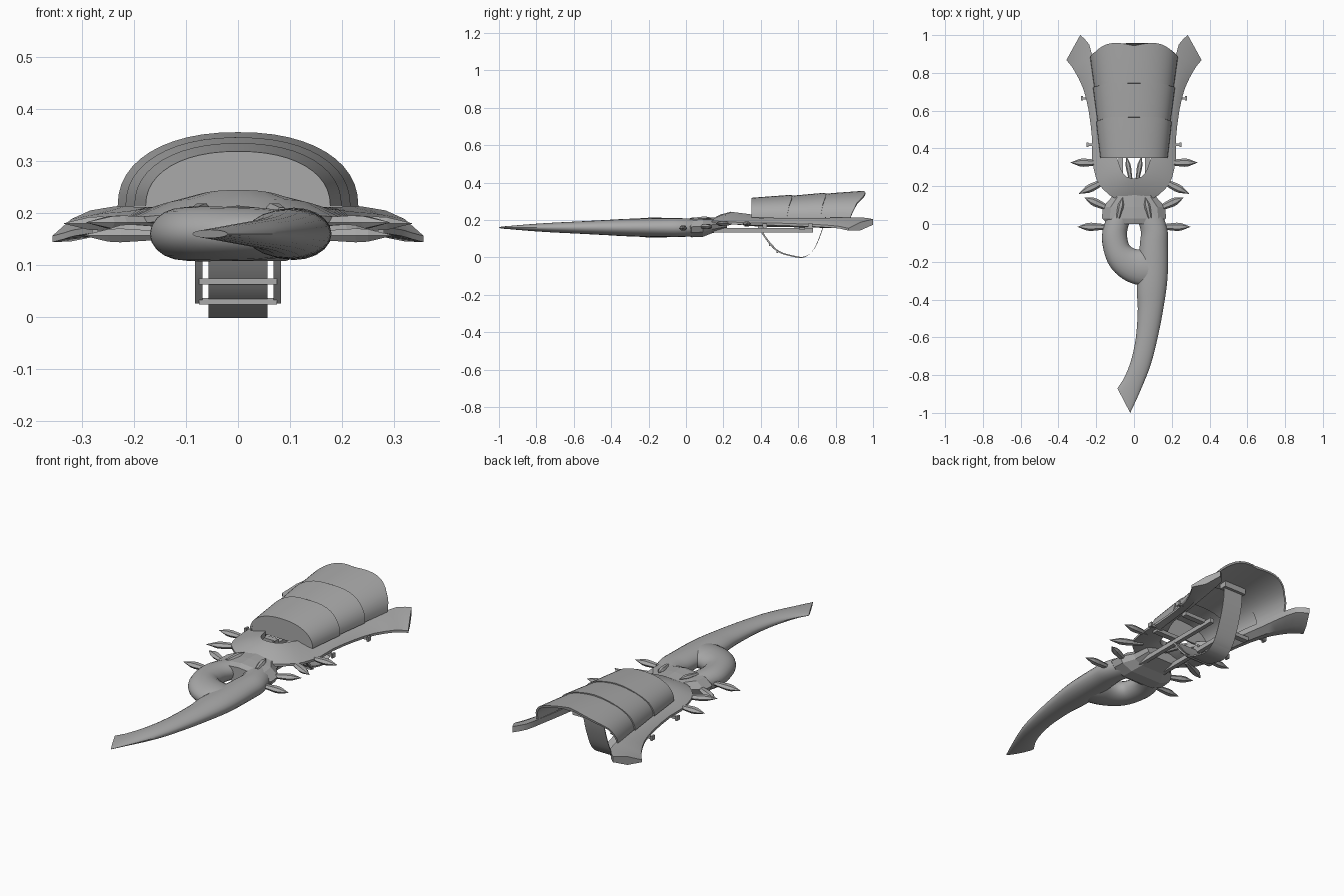
import bpy, bmesh, math
from mathutils import Vector

if "Cube" in bpy.data.objects:
    bpy.data.objects.remove(bpy.data.objects["Cube"])

grey = bpy.data.materials.new("plain_grey")
grey.diffuse_color = (0.4, 0.4, 0.4, 1)
grey.use_nodes = True
grey.node_tree.nodes["Principled BSDF"].inputs["Base Color"].default_value = grey.diffuse_color


def make(name, verts, faces, smooth=None):
    me = bpy.data.meshes.new(name)
    me.from_pydata([tuple(v) for v in verts], [], faces)
    bm = bmesh.new()
    bm.from_mesh(me)
    bmesh.ops.remove_doubles(bm, verts=bm.verts, dist=1e-5)
    bmesh.ops.recalc_face_normals(bm, faces=bm.faces)
    bm.to_mesh(me)
    bm.free()
    me.materials.append(grey)
    ob = bpy.data.objects.new(name, me)
    bpy.context.collection.objects.link(ob)
    if smooth:
        bpy.ops.object.select_all(action='DESELECT')
        ob.select_set(True)
        bpy.context.view_layer.objects.active = ob
        bpy.ops.object.shade_smooth_by_angle(angle=math.radians(smooth))
    return ob


def loft(name, rings, smooth=None, caps=True):
    n = len(rings[0])
    verts = [v for r in rings for v in r]
    faces = [(i * n + j, i * n + (j + 1) % n, (i + 1) * n + (j + 1) % n, (i + 1) * n + j)
             for i in range(len(rings) - 1) for j in range(n)]
    if caps:
        faces += [tuple(range(n)), tuple(range((len(rings) - 1) * n, len(rings) * n))]
    return make(name, verts, faces, smooth)


def box(name, centre, size):
    c, s = Vector(centre), Vector(size) / 2
    return loft(name, [[c + Vector((sx * s.x, k * s.y, sz * s.z))
                        for sx, sz in ((-1, -1), (1, -1), (1, 1), (-1, 1))] for k in (-1, 1)])


def spline(rows, steps=4):
    """Catmull-Rom interpolation through rows of numbers."""
    out = []
    for i in range(len(rows) - 1):
        p = [rows[max(0, min(len(rows) - 1, i + k))] for k in (-1, 0, 1, 2)]
        for s in range(steps):
            t = s / steps
            out.append([0.5 * (2 * b + (c - a) * t + (2 * a - 5 * b + 4 * c - d) * t * t
                               + (3 * b - a - 3 * c + d) * t ** 3) for a, b, c, d in zip(*p)])
    return out + [list(rows[-1])]


def horn(name, rows, z=0.16, n=20):
    """Elliptical sweep: each row is left x, y, right x, y, half height."""
    rings = []
    for lx, ly, rx, ry, h in spline(rows):
        a, b = Vector((lx, ly, z)), Vector((rx, ry, z))
        rings.append([(a + b) / 2 + (b - a) / 2 * math.cos(2 * math.pi * k / n)
                      + Vector((0, 0, h * math.sin(2 * math.pi * k / n))) for k in range(n)])
    return loft(name, rings, 40)


# curved horn blade and the curl that closes the ring
horn("horn_blade", [(-.088, -.87, -.02, -1.0, .008), (-.05, -.81, .035, -.88, .017),
                    (-.015, -.72, .09, -.74, .025), (.01, -.6, .13, -.58, .032),
                    (.02, -.45, .16, -.42, .04), (.015, -.33, .178, -.28, .047),
                    (.03, -.12, .18, -.12, .05), (.035, -.03, .175, -.02, .05),
                    (0, .06, .13, .1, .045)])
horn("ring_curl", [(-.12, .1, 0, .06, .045), (-.165, -.03, -.035, -.03, .05),
                   (-.165, -.12, -.03, -.1, .052), (-.13, -.22, -.01, -.125, .053),
                   (-.06, -.29, .02, -.135, .052), (.03, -.325, .06, -.14, .05),
                   (.12, -.32, .1, -.16, .042)])


# faceted head joining the ring and the collar
def head_ring(y, w, lo, hi):
    m = (lo + hi) / 2
    return [(w * a, y, m + (hi - lo) / 2 * b) for a, b in
            ((-1, .1), (-.75, .8), (0, 1.05), (.75, .8), (1, .1), (.9, -.5), (.55, -1), (-.55, -1), (-.9, -.5))]


loft("head", [head_ring(*r) for r in ((0, .14, .125, .2), (.03, .17, .108, .21), (.09, .165, .11, .212),
                                      (.14, .12, .13, .212), (.22, .1, .15, .21))])

# horseshoe collar with two flared arms: outer x, y, z, inner x, y, z
arm = [(0, .12, .195, 0, .24, .245), (.09, .13, .195, .04, .25, .243), (.16, .18, .195, .07, .29, .238),
       (.2, .24, .19, .09, .35, .23), (.222, .35, .185, .13, .42, .215), (.222, .45, .185, .165, .5, .212),
       (.24, .6, .18, .18, .62, .212), (.27, .72, .175, .2, .75, .212), (.315, .81, .168, .215, .85, .214),
       (.335, .84, .162, .237, .95, .213), (.358, .868, .156, .285, 1.0, .205)]
arm = spline(arm, 2)
arm = [(-a, b, c, -d, e, f) for a, b, c, d, e, f in arm[:0:-1]] + arm
rings = []
for ox, oy, oz, ix, iy, iz in arm:
    mx, my = ox * .5 + ix * .5, oy * .5 + iy * .5
    rings.append([(ox, oy, oz), (mx, my, (oz + iz) / 2 + .008), (ix, iy, iz),
                  (ix, iy, iz - .03), (mx, my, (oz + iz) / 2 - .035), (ox, oy, oz - .012)])
loft("collar_arms", rings, 30)

# arched shell of three overlapping plates, the last with a scalloped rear edge
N = 24


def arch(y, grow=0.0, back=0.0):
    t = (y - .35) / .53
    w, h = .178 + .05 * t + grow, .106 + .033 * t + grow
    pts = []
    for k in range(N + 1):
        a = math.pi * k / N
        c, s = math.cos(a), math.sin(a)
        x = w * math.copysign(abs(c) ** .9, c)
        lobe = abs(math.sin(3 * (a - math.pi / 2)))
        pts.append(Vector((x, y + back * (s * .75 + .25 * lobe) * min(1, 2 * s),
                           .213 + h * s ** .9)))
    return pts


for i, (y0, y1, g0, g1, back) in enumerate(((.35, .54, 0, .004, .03), (.52, .72, -.004, .004, .03),
                                             (.70, .88, -.004, .004, .085))):
    t = .01
    lines = [arch(y0, g0), arch((y0 + y1) / 2, (g0 + g1) / 2, back * .3), arch(y1, g1, back)]
    under = [arch(y0, g0 - t), arch((y0 + y1) / 2, (g0 + g1) / 2 - t, back * .3), arch(y1, g1 - t, back)]
    loft("shell_plate_%d" % (i + 1), [ln + un[::-1] for ln, un in zip(lines, under)], 30)

# wall closing the front of the shell
front = [p for p in arch(.352, -.004)]
loft("shell_front_wall", [front, [p + Vector((0, .008, 0)) for p in front]])


# spikes and pegs, mirrored on both sides
def spike(name, a, b, r, n=6):
    a, b = Vector(a), Vector(b)
    d = (b - a).normalized()
    u = d.cross(Vector((0, 0, 1))).normalized()
    v = u.cross(d)
    rings = [[a.lerp(b, t) + (u * math.cos(2 * math.pi * k / n) + v * .7 * math.sin(2 * math.pi * k / n)) * r * s
              for k in range(n)] for t, s in ((0, .6), (.55, 1), (.7, .9), (1, .04))]
    loft(name, rings)


for side, s in (("left", -1), ("right", 1)):
    for i, (x0, y0, x1, y1, z) in enumerate(((.14, -.015, .298, -.015, .157), (.13, .08, .262, .14, .165),
                                             (.14, .235, .292, .16, .182), (.18, .325, .335, .325, .18))):
        spike("%s_spike_%d" % (side, i + 1), (s * x0, y0, z), (s * x1, y1, z), .022)
    for i, (x, y) in enumerate(((.232, .42), (.262, .665))):
        box("%s_peg_%d" % (side, i + 1), (s * x, y, .17), (.03, .012, .014))
        box("%s_peg_head_%d" % (side, i + 1), (s * (x + .014), y, .17), (.01, .024, .022))
    # rods under the collar and braces in its opening
    box(side + "_under_rod", (s * .07, .4, .145), (.022, .56, .024))
    box(side + "_cross_rod", (s * .13, .62, .16), (.14, .03, .02))
    box(side + "_cross_rod_front", (s * .13, .4, .165), (.14, .03, .02))
    spike(side + "_brace", (s * .015, .22, .2), (s * .04, .36, .19), .014)
    # raised chevron on the head
    spike(side + "_chevron", (s * .085, .03, .205), (s * .06, .14, .212), .016)


# hanging grip strap with side rails
def band(name, path, x0, x1, t=.006):
    loft(name, [[(x0, y, z), (x1, y, z), (x1, y + t, z + t), (x0, y + t, z + t)] for y, z in spline(path, 4)], 40)


band("grip_strap", [(.40, .14), (.435, .085), (.49, .03), (.57, .004), (.63, .0), (.68, .04),
                    (.72, .13), (.745, .22), (.755, .31)], -.057, .057)
for side, s in (("left", -1), ("right", 1)):
    band(side + "_strap_rail", [(.40, .135), (.44, .08), (.49, .026)], s * .068, s * .083)
for y, z in ((.448, .068), (.488, .03)):
    box("strap_crossbar", (0, y, z), (.15, .008, .012))
box("strap_mount", (0, .755, .315), (.13, .04, .03))
